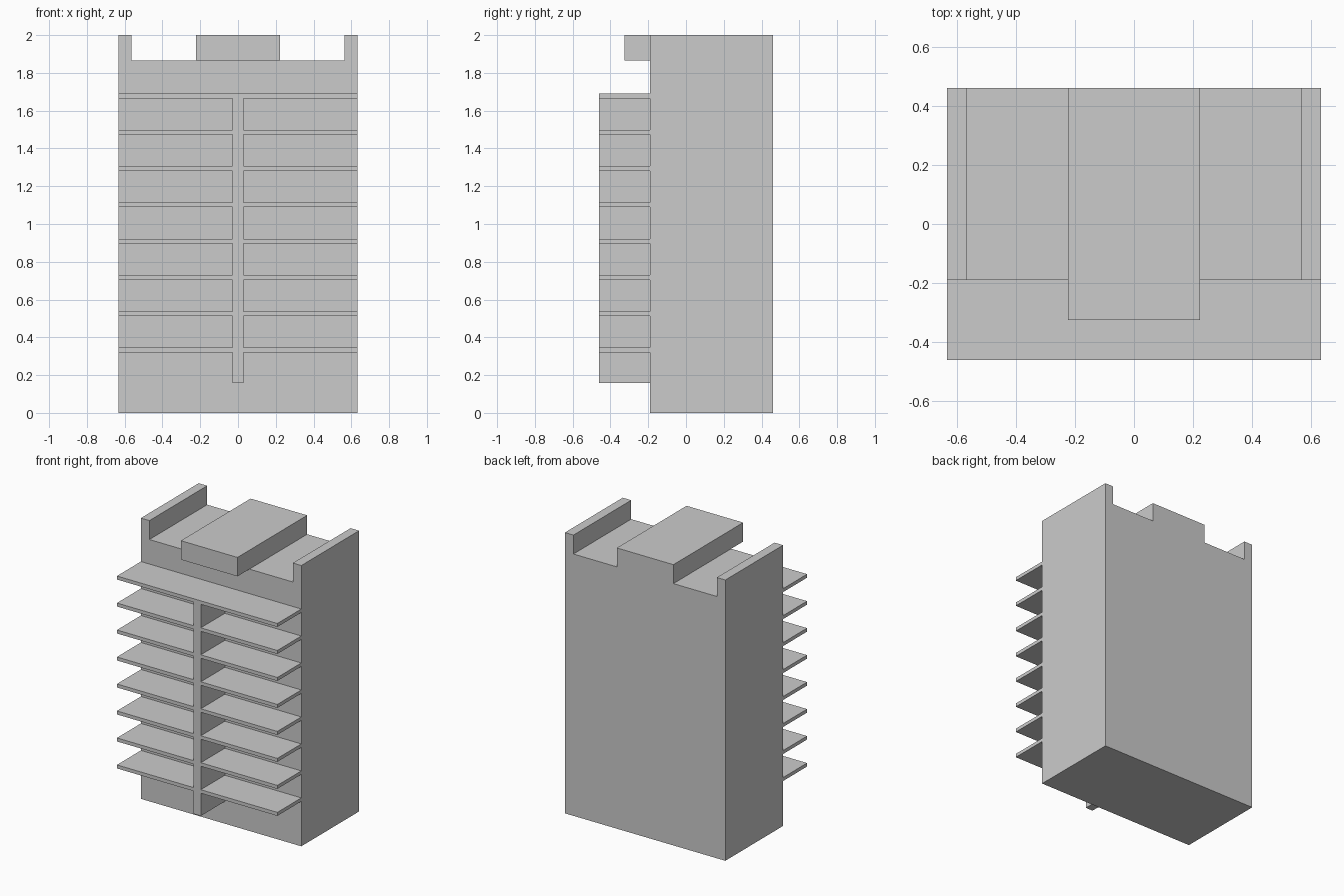
import bpy, bmesh
from mathutils import Vector

if "Cube" in bpy.data.objects:
    bpy.data.objects.remove(bpy.data.objects["Cube"])

FRONT, BACK = -0.19, 0.46
ROOF, TOP = 1.865, 2.0
HALF = 0.632


def extrude_profile(name, half_profile, y0, y1):
    """Mirror a right-hand (x, z) half profile, then extrude it along y."""
    outline = half_profile + [(-x, z) for x, z in reversed(half_profile)]
    bm = bmesh.new()
    face = bm.faces.new([bm.verts.new((x, y0, z)) for x, z in outline])
    geom = bmesh.ops.extrude_face_region(bm, geom=[face], use_keep_orig=True)["geom"]
    verts = [g for g in geom if isinstance(g, bmesh.types.BMVert)]
    bmesh.ops.translate(bm, verts=verts, vec=Vector((0, y1 - y0, 0)))
    bmesh.ops.recalc_face_normals(bm, faces=bm.faces)
    mesh = bpy.data.meshes.new(name)
    bm.to_mesh(mesh)
    bm.free()
    obj = bpy.data.objects.new(name, mesh)
    bpy.context.collection.objects.link(obj)
    return obj


# Tower block with side parapets and central roof house
extrude_profile("tower_block", [
    (HALF, 0), (HALF, TOP), (0.565, TOP), (0.565, ROOF), (0.223, ROOF), (0.223, TOP),
], FRONT, BACK)

# Front overhang of the roof house
extrude_profile("roof_house_overhang", [(0.223, ROOF), (0.223, TOP)], -0.325, FRONT)

# Balcony slabs joined by a central dividing wall
WALL, SLABS, PITCH, THICK = 0.029, 8, 0.1922, 0.025
comb = [(WALL, 0.158)]
for i in range(SLABS):
    top = 0.345 + i * PITCH
    comb += [(WALL, top - THICK), (HALF, top - THICK), (HALF, top)]
    if i < SLABS - 1:
        comb.append((WALL, top))
extrude_profile("balconies", comb, -0.46, FRONT)
